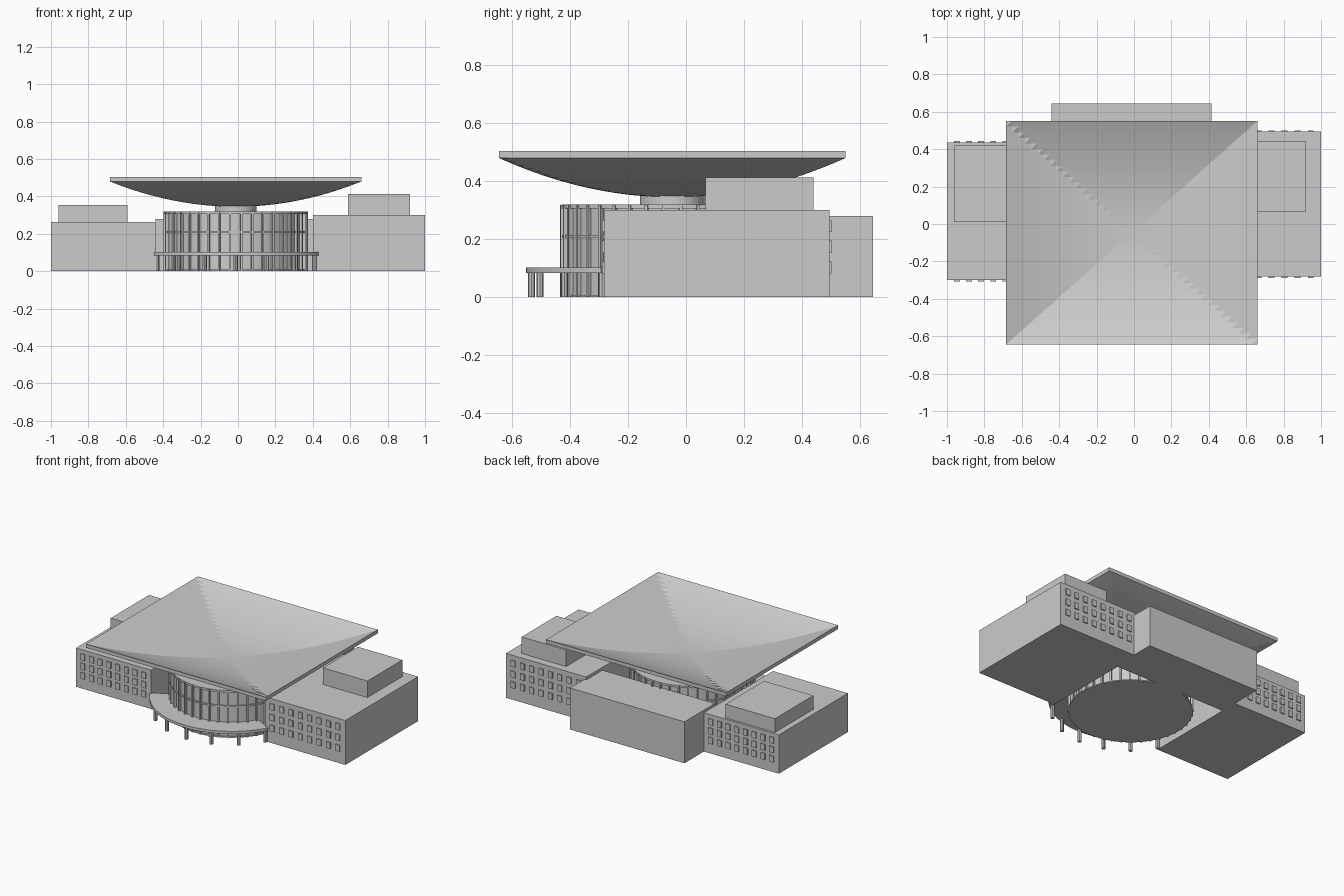
import bpy, bmesh, math
from mathutils import Matrix

if "Cube" in bpy.data.objects:
    bpy.data.objects.remove(bpy.data.objects["Cube"])

CX, CY = -0.0125, -0.0475          # centre of drum and roof

mat = bpy.data.materials.new("light grey")
mat.diffuse_color = (0.6, 0.6, 0.6, 1)
mat.use_nodes = True
mat.node_tree.nodes["Principled BSDF"].inputs["Base Color"].default_value = mat.diffuse_color


def finish(name, bm):
    bmesh.ops.recalc_face_normals(bm, faces=bm.faces)
    me = bpy.data.meshes.new(name)
    bm.to_mesh(me)
    bm.free()
    me.materials.append(mat)
    ob = bpy.data.objects.new(name, me)
    bpy.context.scene.collection.objects.link(ob)
    return ob


def add_box(bm, x0, x1, y0, y1, z0, z1, rot=None):
    m = Matrix.Translation(((x0 + x1) / 2, (y0 + y1) / 2, (z0 + z1) / 2)) @ \
        Matrix.Diagonal((x1 - x0, y1 - y0, z1 - z0, 1))
    bmesh.ops.create_cube(bm, size=1, matrix=(rot @ m) if rot else m)


def add_cyl(bm, x, y, r, z0, z1, n):
    bmesh.ops.create_cone(bm, cap_ends=True, segments=n, radius1=r, radius2=r,
                          depth=z1 - z0,
                          matrix=Matrix.Translation((x, y, (z0 + z1) / 2)))


def box(name, *d):
    bm = bmesh.new()
    add_box(bm, *d)
    return finish(name, bm)


def cyl(name, r, z0, z1, n=80):
    bm = bmesh.new()
    add_cyl(bm, CX, CY, r, z0, z1, n)
    return finish(name, bm)


def arc_slab(name, r0, r1, z0, z1, a0, a1, n):
    # flat curved slab between two radii
    bm = bmesh.new()
    rows = []
    for i in range(n + 1):
        a = math.radians(a0 + (a1 - a0) * i / n)
        rows.append([bm.verts.new((CX + r * math.cos(a), CY + r * math.sin(a), z))
                     for r, z in ((r0, z0), (r1, z0), (r1, z1), (r0, z1))])
    for p, q in zip(rows, rows[1:]):
        for k in range(4):
            bm.faces.new((p[k], p[(k + 1) % 4], q[(k + 1) % 4], q[k]))
    bm.faces.new(rows[0])
    bm.faces.new(rows[-1])
    return finish(name, bm)


# side wings, their roof boxes and the rear block
box("left_wing", -1.0, -0.44, -0.30, 0.437, 0, 0.262)
box("left_roof_box", -0.96, -0.592, 0.012, 0.422, 0.262, 0.355)
box("right_wing", 0.40, 1.0, -0.282, 0.494, 0, 0.30)
box("right_roof_box", 0.588, 0.92, 0.068, 0.44, 0.30, 0.412)
box("rear_block", -0.44, 0.415, 0.32, 0.645, 0, 0.28)


# window plates on the front and back of each wing
def windows(name, x0, x1, y0, y1, h, cols=8):
    bm = bmesh.new()
    s = (x1 - x0) / cols
    for i in range(cols):
        x = x0 + (i + 0.5) * s
        for f in (0.34, 0.58, 0.82):
            z = h * f
            for y in (y0, y1):
                add_box(bm, x - 0.016, x + 0.016, y - 0.007, y + 0.007,
                        z - 0.021, z + 0.021)
    finish(name, bm)


windows("left_windows", -0.98, -0.46, -0.30, 0.437, 0.262)
windows("right_windows", 0.42, 0.98, -0.282, 0.494, 0.30)

# glazed drum with mullions and horizontal rings
cyl("drum", 0.372, 0, 0.318)
cyl("drum_base_ring", 0.38, 0, 0.008)
cyl("drum_middle_ring", 0.38, 0.205, 0.215)
cyl("drum_top_ring", 0.382, 0.306, 0.32)
bm = bmesh.new()
for i in range(40):
    rot = Matrix.Translation((CX, CY, 0)) @ Matrix.Rotation(math.tau * (i + 0.5) / 40, 4, 'Z')
    add_box(bm, 0.365, 0.387, -0.005, 0.005, 0, 0.318, rot)
finish("drum_mullions", bm)

# entrance canopy and its columns
arc_slab("canopy", 0.37, 0.505, 0.084, 0.102, 209, 331, 40)
bm = bmesh.new()
for k in range(-3, 4):
    a = math.radians(20 * k)
    add_cyl(bm, CX + 0.485 * math.sin(a), CY - 0.485 * math.cos(a), 0.012, 0, 0.085, 8)
finish("canopy_columns", bm)

# neck carrying the roof
cyl("roof_neck", 0.111, 0.318, 0.355, 48)

# square dished roof: height follows the larger of the two offsets
N, HX, HY = 40, 0.6725, 0.5975
bm = bmesh.new()
layers = []
for base in (0.345, 0.370):
    g = []
    for j in range(N + 1):
        v = 2 * j / N - 1
        row = []
        for i in range(N + 1):
            u = 2 * i / N - 1
            t = max(abs(u), abs(v))
            row.append(bm.verts.new((CX + u * HX, CY + v * HY, base + 0.135 * t * t)))
        g.append(row)
    layers.append(g)
    for j in range(N):
        for i in range(N):
            a, b, c, d = g[j][i], g[j][i + 1], g[j + 1][i + 1], g[j + 1][i]
            bm.faces.new((a, b, c))
            bm.faces.new((a, c, d))
lo, hi = layers
for i in range(N):      # rim
    for j in (0, N):
        bm.faces.new((lo[j][i], lo[j][i + 1], hi[j][i + 1], hi[j][i]))
        bm.faces.new((lo[i][j], lo[i + 1][j], hi[i + 1][j], hi[i][j]))
finish("dished_roof", bm)
